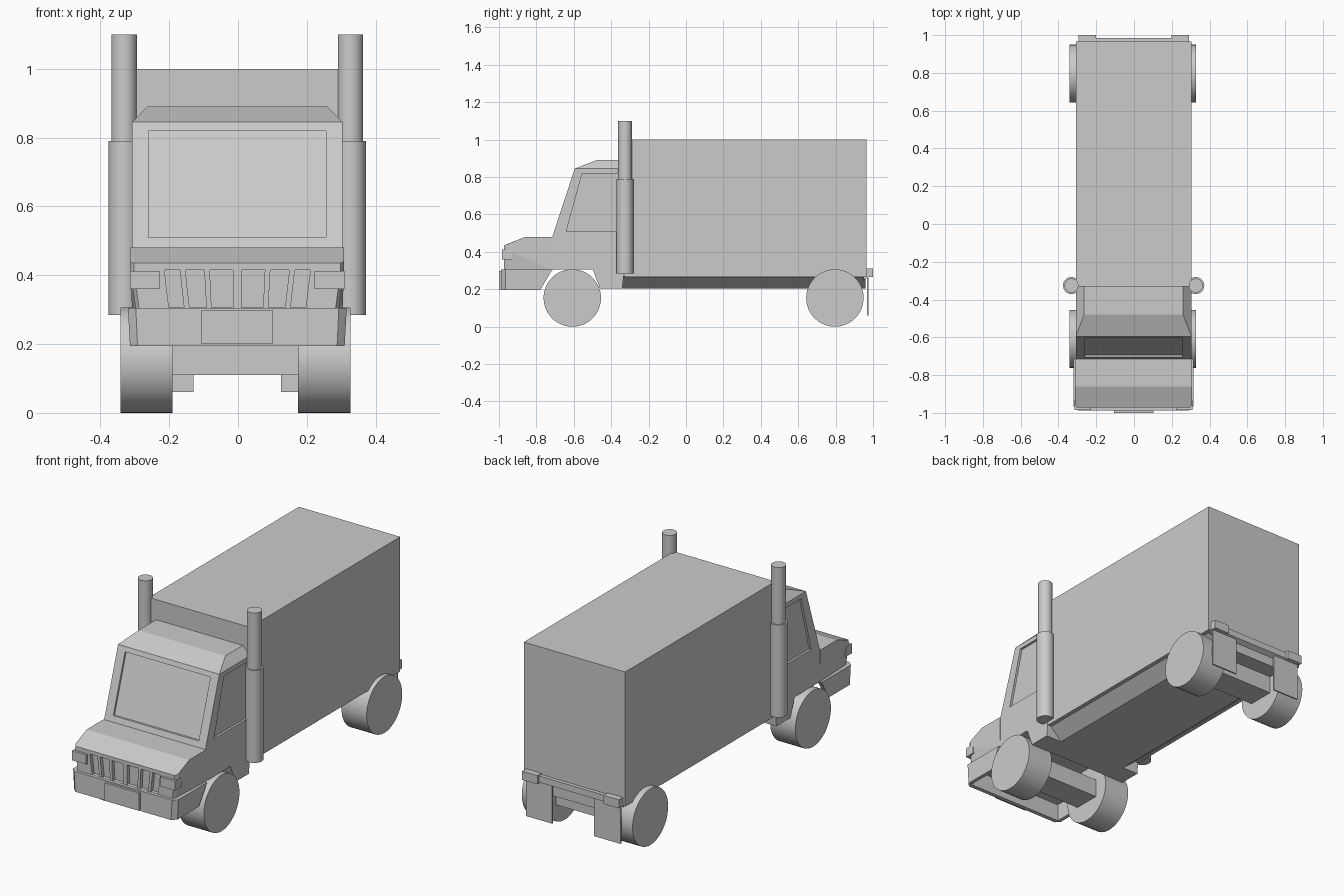
import bpy, bmesh, math
from mathutils import Matrix

if "Cube" in bpy.data.objects:
    bpy.data.objects.remove(bpy.data.objects["Cube"])

CX = -0.002  # slight sideways offset of the whole body


def make(name, bm):
    bmesh.ops.recalc_face_normals(bm, faces=bm.faces)
    me = bpy.data.meshes.new(name)
    bm.to_mesh(me)
    bm.free()
    ob = bpy.data.objects.new(name, me)
    bpy.context.collection.objects.link(ob)
    return ob


def hull(name, pts, mirror=True):
    """Convex solid through the points, optionally mirrored in x."""
    bm = bmesh.new()
    for x, y, z in pts:
        bm.verts.new((x + CX, y, z))
        if mirror:
            bm.verts.new((-x + CX, y, z))
    res = bmesh.ops.convex_hull(bm, input=bm.verts)
    junk = [v for v in bm.verts if not v.link_faces]
    bmesh.ops.delete(bm, geom=junk, context='VERTS')
    bmesh.ops.dissolve_limit(bm, angle_limit=0.01, verts=bm.verts, edges=bm.edges)
    return make(name, bm)


def box(name, x0, x1, y0, y1, z0, z1):
    return hull(name, [(x, y, z) for x in (x0, x1) for y in (y0, y1) for z in (z0, z1)], False)


def cylinder(name, r, depth, loc, axis='Z', seg=40):
    bm = bmesh.new()
    rot = Matrix.Rotation(math.pi / 2, 4, 'Y') if axis == 'X' else Matrix()
    bmesh.ops.create_cone(bm, cap_ends=True, segments=seg, radius1=r, radius2=r,
                          depth=depth, matrix=Matrix.Translation(loc) @ rot)
    ob = make(name, bm)
    bpy.context.view_layer.objects.active = ob
    ob.select_set(True)
    bpy.ops.object.shade_smooth_by_angle(angle=math.radians(40))
    ob.select_set(False)
    return ob


def cut(ob, cutter):
    m = ob.modifiers.new('cut', 'BOOLEAN')
    m.operation = 'DIFFERENCE'
    m.solver = 'EXACT'
    m.object = cutter
    cutter.hide_render = True
    cutter.hide_set(True)


# Cargo box and tapered chassis underneath
box('cargo_box', -0.306, 0.306, -0.33, 0.965, 0.265, 1.0)
hull('chassis', [(x, y, z) for y in (-0.34, 0.96) for x, z in ((0.29, 0.27), (0.21, 0.205))])

# Cabin with chamfered roof
cabin = hull('cabin', [(0.306, -0.715, 0.305), (0.306, -0.715, 0.48), (0.306, -0.595, 0.845),
                       (0.306, -0.33, 0.845), (0.306, -0.33, 0.305),
                       (0.262, -0.48, 0.89), (0.262, -0.33, 0.89)])
hull('cabin_step', [(0.306, -0.50, 0.31), (0.306, -0.33, 0.31),
                    (0.306, -0.46, 0.205), (0.306, -0.34, 0.205)])


# Recessed windscreen and side windows
def slope(z):
    return -0.715 + (z - 0.48) * 0.12 / 0.365


cut(cabin, hull('windscreen_cutter', [(0.258, slope(z) + d, z)
                                      for z in (0.51, 0.82) for d in (-0.06, 0.012)]))
for s in (-1, 1):
    cut(cabin, hull('window_cutter', [(s * x, y, z) for x in (0.294, 0.36) for y, z in
                                      ((-0.64, 0.51), (-0.555, 0.82), (-0.35, 0.82), (-0.35, 0.51))], False))

# Hood with tapered front
hood = hull('hood', [(0.31, -0.715, 0.48), (0.31, -0.86, 0.48), (0.31, -0.955, 0.44),
                     (0.30, -0.972, 0.435), (0.306, -0.715, 0.30), (0.295, -0.955, 0.30),
                     (0.285, -0.972, 0.30), (0.31, -0.955, 0.41), (0.30, -0.972, 0.41)])

# Grille openings, narrowing towards the centre at the bottom
for top0, top1, bot0, bot1 in ((0.012, 0.08, 0.012, 0.075), (0.096, 0.151, 0.09, 0.139),
                               (0.167, 0.212, 0.155, 0.199)):
    for s in (-1, 1):
        cut(hood, hull('grille_cutter', [(s * x, y, z) for y in (-1.0, -0.952) for x, z in
                                         ((top0, 0.415), (top1, 0.415), (bot0, 0.306), (bot1, 0.306))], False))

# Front bumper, open from below
bumper = hull('front_bumper', [(0.318, -0.715, 0.305), (0.318, -0.965, 0.305), (0.295, -0.988, 0.305),
                               (0.312, -0.78, 0.195), (0.312, -0.965, 0.195), (0.29, -0.988, 0.195)])
cut(bumper, box('bumper_cutter', -0.292, 0.292, -0.965, -0.6, 0.1, 0.29))
box('number_plate', -0.104, 0.104, -1.0, -0.98, 0.2, 0.297)

# Axles
for name, y in (('front_axle', -0.608), ('rear_axle', 0.796)):
    box(name, -0.19, 0.185, y - 0.075, y + 0.075, 0.11, 0.21)

# Rear bumper
hull('rear_bumper', [(0.29, 0.95, 0.305), (0.29, 0.985, 0.305), (0.29, 0.985, 0.27), (0.29, 0.95, 0.25)])

# Parts repeated left and right
for s, side in ((-1, 'left'), (1, 'right')):
    a, b = sorted((s * 0.225, s * 0.312))
    box('headlight_' + side, a, b, -0.985, -0.93, 0.36, 0.412)
    a, b = sorted((s * 0.2, s * 0.292))
    box('tail_light_' + side, a, b, 0.94, 1.0, 0.265, 0.312)
    a, b = sorted((s * 0.127, s * 0.285))
    box('mud_flap_' + side, a, b, 0.968, 0.976, 0.06, 0.28)
    x = s * 0.329 + CX
    cylinder('exhaust_lower_' + side, 0.045, 0.505, (x, -0.326, 0.5375))
    cylinder('exhaust_upper_' + side, 0.037, 0.33, (x, -0.326, 0.935))
    for end, y in (('front', -0.608), ('rear', 0.796)):
        cylinder(f'{end}_wheel_{side}', 0.1535, 0.152, (s * 0.2585 - 0.0075, y, 0.1535), 'X', 48)
